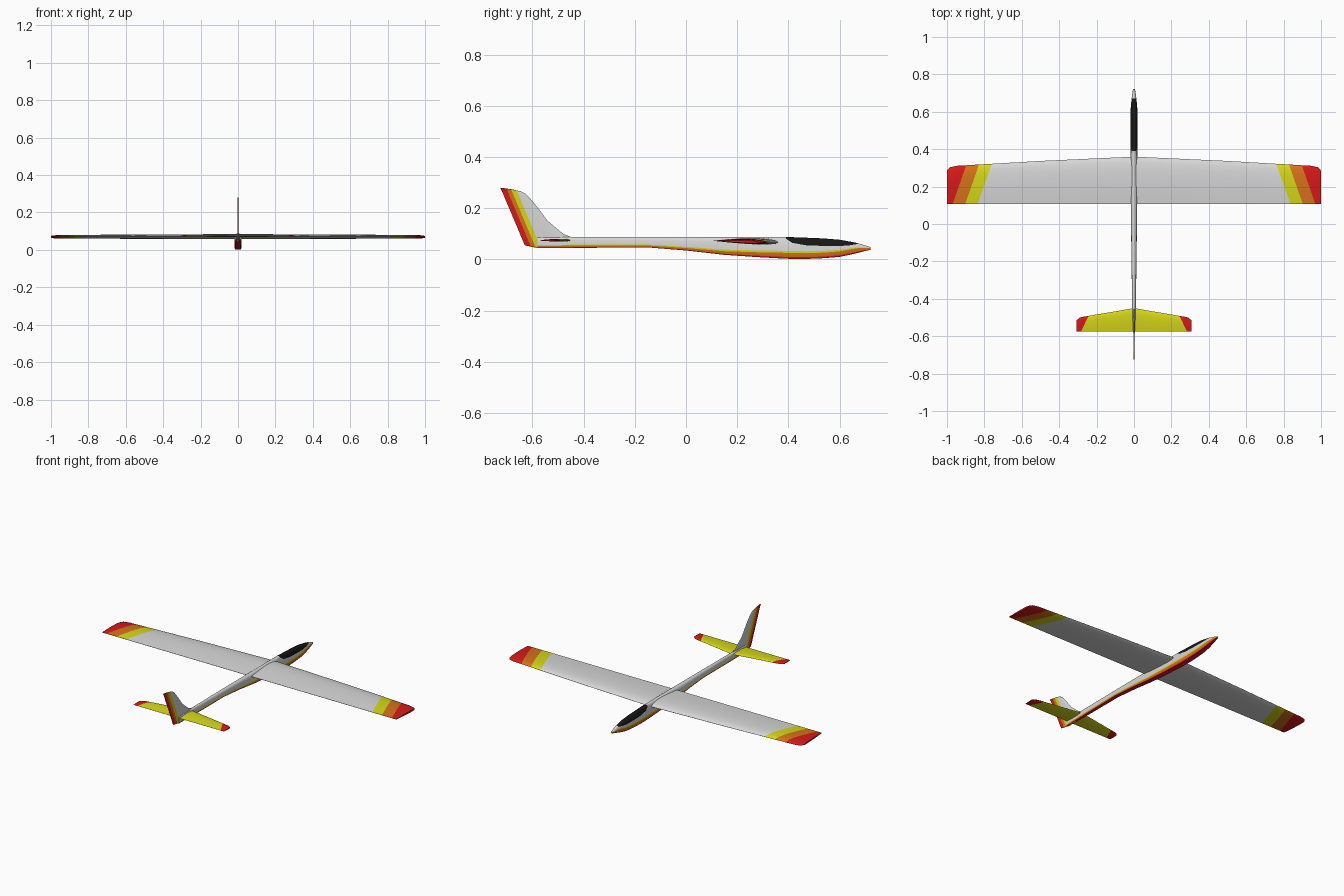
import bpy, bmesh, math

cube = bpy.data.objects.get("Cube")
if cube:
    bpy.data.objects.remove(cube, do_unlink=True)


def material(name, rgb):
    m = bpy.data.materials.new(name)
    m.use_nodes = True
    m.diffuse_color = (*rgb, 1)
    m.node_tree.nodes["Principled BSDF"].inputs["Base Color"].default_value = (*rgb, 1)
    return m


MATS = [material("pale grey", (0.68, 0.68, 0.68)),
        material("yellow", (0.68, 0.68, 0.01)),
        material("orange", (0.68, 0.17, 0.01)),
        material("red", (0.68, 0.01, 0.01)),
        material("black", (0.008, 0.008, 0.008))]
GREY, YELLOW, ORANGE, RED, BLACK = range(5)


def loft(bm, rings):
    """Skin closed rings and cap both ends."""
    rows = [[bm.verts.new(p) for p in ring] for ring in rings]
    n = len(rows[0])
    strips = []
    for a, b in zip(rows, rows[1:]):
        strips.append([bm.faces.new((a[i], a[(i + 1) % n], b[(i + 1) % n], b[i]))
                       for i in range(n)])
    caps = [bm.faces.new(rows[0]), bm.faces.new(rows[-1])]
    return strips, caps


def finish(name, bm, angle):
    bmesh.ops.recalc_face_normals(bm, faces=bm.faces)
    mesh = bpy.data.meshes.new(name)
    bm.to_mesh(mesh)
    bm.free()
    for m in MATS:
        mesh.materials.append(m)
    ob = bpy.data.objects.new(name, mesh)
    bpy.context.collection.objects.link(ob)
    bpy.ops.object.select_all(action='DESELECT')
    ob.select_set(True)
    bpy.context.view_layer.objects.active = ob
    bpy.ops.object.shade_smooth_by_angle(angle=math.radians(angle))
    return ob


def airfoil(steps=9):
    """(chord fraction, signed height) from trailing edge over the top and back."""
    def height(t):
        return 2.97 * math.sqrt(t) - 1.26 * t - 3.516 * t**2 + 2.843 * t**3 - 1.0 * t**4
    ts = [(1 - math.cos(math.pi * i / steps)) / 2 for i in range(steps + 1)]
    top = [(t, max(height(t), 0.05) * 0.62) for t in reversed(ts)]
    low = [(t, -max(height(t), 0.05) * 0.38) for t in ts[1:]]
    return top + low


def cut(bm, co, no):
    bmesh.ops.bisect_plane(bm, geom=bm.verts[:] + bm.edges[:] + bm.faces[:],
                           plane_co=co, plane_no=no, dist=1e-5)


def flying_surface(name, half, z_le, z_te, slope, bands, base):
    """Symmetric wing from (span, leading y, trailing y, thickness) sections."""
    bm = bmesh.new()
    sections = [(-s, *rest) for s, *rest in reversed(half[1:])] + half
    loft(bm, [[(s, le + (te - le) * t, z_le + (z_te - z_le) * t + h * thick)
               for t, h in airfoil()] for s, le, te, thick in sections])
    for level, _ in bands:
        for side in (1, -1):
            cut(bm, (side * level, 0, 0), (side, slope, 0))
    for f in bm.faces:
        c = f.calc_center_median()
        f.material_index = base
        for level, mat in bands:
            if abs(c.x) + slope * c.y > level:
                f.material_index = mat
    return finish(name, bm, 40)


# Main wing with swept tip stripes
flying_surface("main_wing",
               [(0, 0.36, 0.108, 0.026), (0.5, 0.337, 0.108, 0.023),
                (0.95, 0.311, 0.108, 0.018), (0.985, 0.303, 0.108, 0.015),
                (1.0, 0.285, 0.108, 0.01)],
               0.066, 0.073, 0.35,
               [(0.8735, YELLOW), (0.94, ORANGE), (1.007, RED)], GREY)

# Tailplane with red tips
flying_surface("tailplane",
               [(0, -0.45, -0.574, 0.011), (0.265, -0.495, -0.574, 0.009),
                (0.29, -0.5, -0.574, 0.008), (0.307, -0.515, -0.574, 0.005)],
               0.074, 0.074, 0.47, [(0.0125, RED)], YELLOW)

# Tail fin: (height, leading y, trailing y), stripes parallel to its rear edge
FIN = [(0.045, -0.5, -0.585), (0.055, -0.47, -0.63), (0.088, -0.45, -0.644),
       (0.1, -0.48, -0.649), (0.15, -0.54, -0.67), (0.19, -0.57, -0.687),
       (0.23, -0.602, -0.704), (0.255, -0.625, -0.714), (0.266, -0.645, -0.719),
       (0.274, -0.68, -0.723), (0.279, -0.715, -0.726)]
LEAN = 0.422
bm = bmesh.new()
loft(bm, [[((h - 0.06 * (1 - t)) * 0.007, le + (te - le) * t, z)
           for t, h in airfoil()] for z, le, te in FIN])
fin_bands = [(-0.548, YELLOW), (-0.568, ORANGE), (-0.585, RED)]
for level, _ in fin_bands:
    cut(bm, (0, level, 0), (0, 1, LEAN))
for f in bm.faces:
    c = f.calc_center_median()
    for level, mat in fin_bands:
        if c.y + LEAN * c.z < level:
            f.material_index = mat
finish("tail_fin", bm, 40)

# Fuselage stations: y, bottom, top, half width, stripe share, sill share
STATIONS = [(-0.58, 0.045, 0.086, 0.006, 0.2, 0.7),
            (-0.45, 0.045, 0.088, 0.01, 0.2, 0.7),
            (-0.15, 0.047, 0.088, 0.014, 0.18, 0.7),
            (0.0, 0.035, 0.088, 0.016, 0.18, 0.7),
            (0.15, 0.018, 0.088, 0.018, 0.2, 0.7),
            (0.28, 0.009, 0.088, 0.019, 0.24, 0.75),
            (0.39, 0.003, 0.088, 0.02, 0.27, 0.93),
            (0.415, 0.002, 0.087, 0.02, 0.27, 0.74),
            (0.47, 0.002, 0.085, 0.02, 0.27, 0.64),
            (0.54, 0.005, 0.082, 0.02, 0.28, 0.62),
            (0.6, 0.01, 0.077, 0.019, 0.32, 0.63),
            (0.64, 0.018, 0.07, 0.016, 0.4, 0.72),
            (0.67, 0.025, 0.064, 0.013, 0.48, 0.9),
            (0.7, 0.033, 0.055, 0.009, 0.55, 0.92),
            (0.722, 0.038, 0.048, 0.005, 0.6, 0.92)]


def body_ring(y, low, top, w, stripe, sill):
    shares = [0, stripe * 0.3, stripe, stripe + 0.09, sill,
              sill + (1 - sill) * 0.5, sill + (1 - sill) * 0.85, 1]
    side = []
    for f in shares:
        power, least = (5, 0.78) if f < 0.5 else (2.6, 0.3)
        x = max((1 - abs(2 * f - 1) ** power) ** (1 / power), least)
        side.append((w * x, y, low + (top - low) * f))
    return side + [(-x, yy, z) for x, yy, z in reversed(side)]


bm = bmesh.new()
strips, caps = loft(bm, [body_ring(*s) for s in STATIONS])
ROW = [RED, ORANGE, YELLOW, GREY, GREY, GREY, GREY]
ROW = ROW + [GREY] + ROW[::-1] + [RED]
for station, strip in zip(STATIONS, strips):
    in_canopy = 0.38 < station[0] < 0.66
    for i, f in enumerate(strip):
        f.material_index = BLACK if in_canopy and 4 <= i <= 10 else ROW[i]
caps[1].material_index = YELLOW
finish("fuselage", bm, 50)
